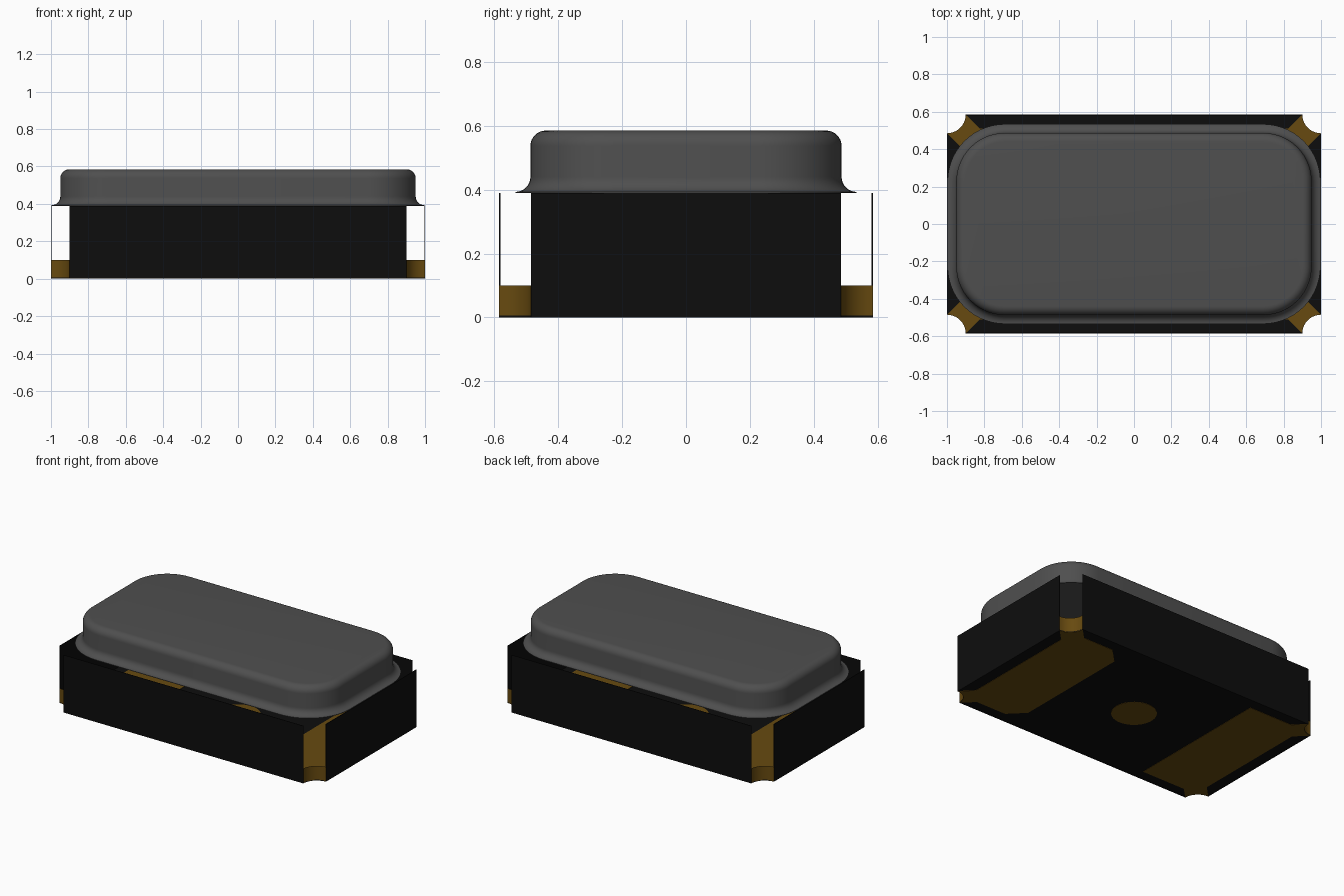
import bpy, bmesh, math
from mathutils import Vector

if "Cube" in bpy.data.objects:
    bpy.data.objects.remove(bpy.data.objects["Cube"], do_unlink=True)

HX, HY, H = 1.0, 0.585, 0.39      # half length, half width, wall height
NOTCH, PAD_H = 0.1, 0.1           # corner notch radius, corner contact height


def material(name, rgb, rough=0.6):
    m = bpy.data.materials.new(name)
    m.use_nodes = True
    m.diffuse_color = (*rgb, 1)
    b = m.node_tree.nodes["Principled BSDF"]
    b.inputs["Base Color"].default_value = (*rgb, 1)
    b.inputs["Roughness"].default_value = rough
    return m


BLACK = material("ceramic black", (0.004, 0.004, 0.004))
GOLD = material("contact gold", (0.135, 0.068, 0.005))
GREY = material("lid grey", (0.078, 0.078, 0.078))


def make(name, bm, mat, smooth=False):
    me = bpy.data.meshes.new(name)
    bm.to_mesh(me)
    bm.free()
    me.materials.append(mat)
    ob = bpy.data.objects.new(name, me)
    bpy.context.collection.objects.link(ob)
    if smooth:
        bpy.ops.object.select_all(action="DESELECT")
        ob.select_set(True)
        bpy.context.view_layer.objects.active = ob
        bpy.ops.object.shade_smooth_by_angle(angle=math.radians(35))
    return ob


def plate(name, pts, z0, z1, mat):
    """Flat outline extruded from z0 to z1."""
    bm = bmesh.new()
    f = bm.faces.new([bm.verts.new((x, y, z0)) for x, y in pts])
    top = bmesh.ops.extrude_face_region(bm, geom=[f])["geom"]
    for v in top:
        if isinstance(v, bmesh.types.BMVert):
            v.co.z = z1
    bmesh.ops.recalc_face_normals(bm, faces=bm.faces)
    return make(name, bm, mat)


def notch_arc(sx, sy, n=10):
    """Concave quarter circle at one corner, from the long side to the short side."""
    return [(sx * (HX - NOTCH * math.cos(a)), sy * (HY - NOTCH * math.sin(a)))
            for a in (i * math.pi / 2 / n for i in range(n + 1))]


CORNERS = [("back_left", 1, 1), ("back_right", -1, 1),
           ("front_right", -1, -1), ("front_left", 1, -1)]

# Base floor with notched corners
outline = []
for _, sx, sy in CORNERS:
    arc = notch_arc(sx, sy)
    outline += arc if sx * sy < 0 else arc[::-1]
plate("base_floor", outline, 0.002, 0.006, BLACK)

# Four thin side walls, open at the corners
T = 0.004
ex, ey = HX - NOTCH, HY - NOTCH
for name, s in (("back_wall", 1), ("front_wall", -1)):
    plate(name, [(-ex, s * HY), (ex, s * HY), (ex, s * (HY - T)), (-ex, s * (HY - T))], 0, H, BLACK)
for name, s in (("left_wall", 1), ("right_wall", -1)):
    plate(name, [(s * HX, -ey), (s * HX, ey), (s * (HX - T), ey), (s * (HX - T), -ey)], 0, H, BLACK)

# Curved corner contacts
for name, sx, sy in CORNERS:
    bm = bmesh.new()
    cols = [[bm.verts.new((x, y, z)) for z in (0, PAD_H)] for x, y in notch_arc(sx, sy)]
    for a, b in zip(cols, cols[1:]):
        f = bm.faces.new((a[0], b[0], b[1], a[1]))
        f.normal_update()
        if f.normal.dot(Vector((sx, sy, 0))) < 0:
            f.normal_flip()
    make("corner_contact_" + name, bm, GOLD, True)

# Bottom pads, each with diagonal necks reaching the corner notches
for name, s, cut in (("left_pad", 1, 0.1), ("right_pad", -1, 0.0)):
    half = [(s * 0.5, 0.51 - cut)]
    if cut:
        half.append((s * (0.5 + cut), 0.51))
    half += [(s * 0.825, 0.51)] + notch_arc(s, 1)[::-1] + [(s * 0.92, 0.405)]
    # notch arc runs from the long side to the short side
    arc = notch_arc(s, 1)
    half = half[:-(len(arc) + 1)] + arc + [(s * 0.92, 0.405)]
    plate(name, half + [(x, -y) for x, y in reversed(half)], 0, 0.008, GOLD)

# Round centre pad
plate("centre_pad", [(0.14 * math.cos(i * math.pi / 24), 0.14 * math.sin(i * math.pi / 24))
                     for i in range(48)], 0, 0.008, GOLD)

# Metal lid: rounded rectangle loops following a flared, round-topped profile
WX, WY, WR = 0.95, 0.487, 0.26    # wall half sizes and corner radius
F, R, TOP = 0.047, 0.048, 0.585   # flare radius, top rounding, top height
profile = []
for i in range(9):
    a = i * math.pi / 16
    profile.append((F * (1 - math.sin(a)), H + 0.003 + F * (1 - math.cos(a))))
for i in range(9):
    a = i * math.pi / 16
    profile.append((-R * (1 - math.cos(a)), TOP - R + R * math.sin(a)))
profile.insert(0, (F, H))


def rounded_loop(bm, off, z, n=14):
    r, vs = WR + off, []
    for q, (sx, sy) in enumerate([(1, 1), (-1, 1), (-1, -1), (1, -1)]):
        for i in range(n + 1):
            a = (q + i / n) * math.pi / 2
            vs.append(bm.verts.new((sx * (WX - WR) + r * math.cos(a),
                                    sy * (WY - WR) + r * math.sin(a), z)))
    return vs


bm = bmesh.new()
loops = [rounded_loop(bm, o, z) for o, z in profile]
for lo, hi in zip(loops, loops[1:]):
    for i in range(len(lo)):
        j = (i + 1) % len(lo)
        bm.faces.new((lo[i], lo[j], hi[j], hi[i]))
bm.faces.new(loops[-1])
bm.faces.new(loops[0][::-1])
make("metal_lid", bm, GREY, True)
